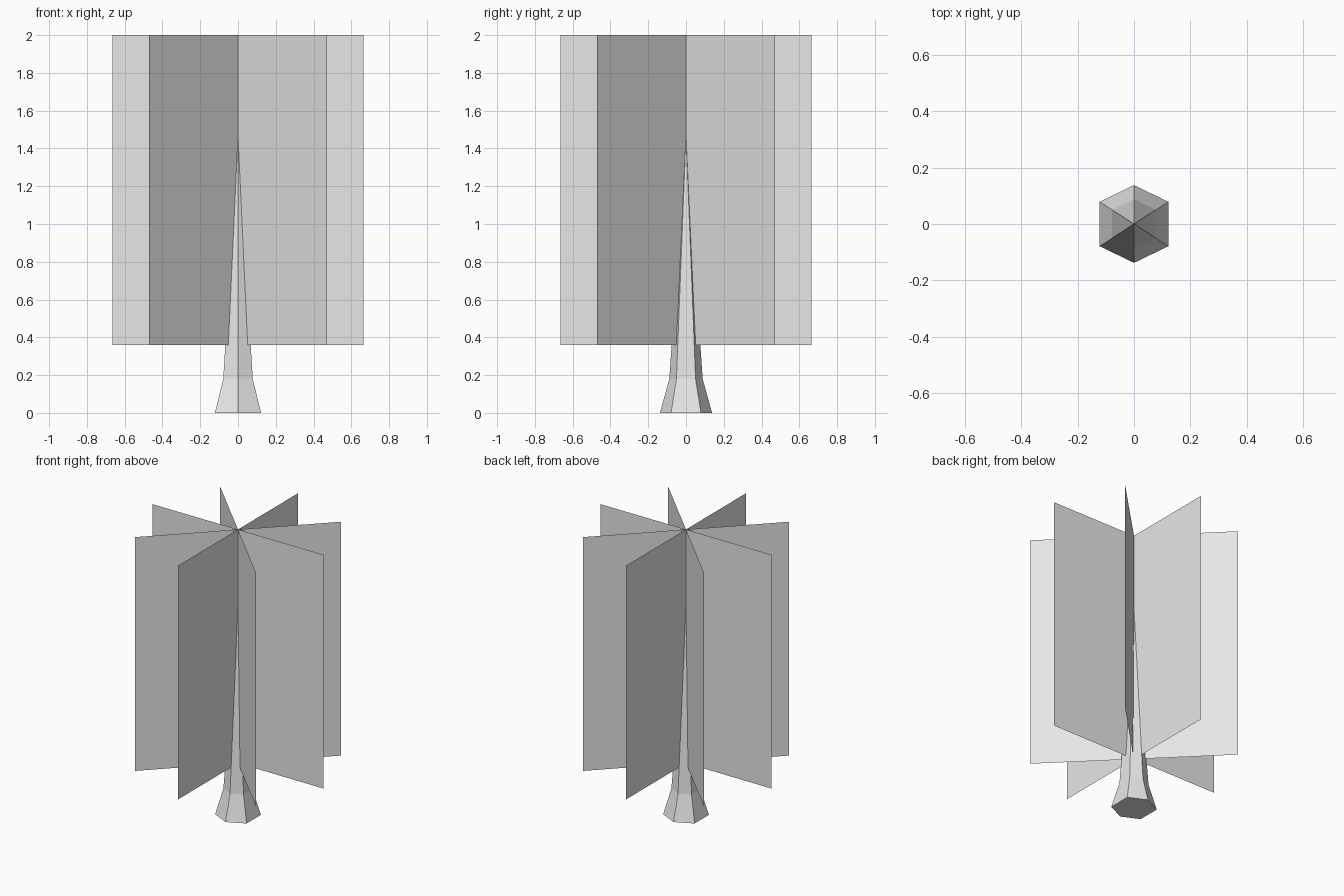
import bpy, bmesh
from math import pi, cos, sin

cube = bpy.data.objects.get("Cube")
if cube:
    bpy.data.objects.remove(cube, do_unlink=True)

GREY = (0.8, 0.8, 0.8, 1)
mat = bpy.data.materials.new("light grey")
mat.use_nodes = True
mat.diffuse_color = GREY
mat.node_tree.nodes["Principled BSDF"].inputs["Base Color"].default_value = GREY


def add_object(name, bm):
    mesh = bpy.data.meshes.new(name)
    bm.to_mesh(mesh)
    bm.free()
    mesh.materials.append(mat)
    obj = bpy.data.objects.new(name, mesh)
    bpy.context.collection.objects.link(obj)
    return obj


# Trunk: six-sided flared base tapering to a point
HEX = [(0.122, -0.079), (0.122, 0.079), (0, 0.138),
       (-0.122, 0.079), (-0.122, -0.079), (0, -0.138)]
bm = bmesh.new()
rings = [[bm.verts.new((x * s, y * s, z)) for x, y in HEX]
         for s, z in ((1, 0), (0.64, 0.18))]
tip = bm.verts.new((0, 0, 1.47))
bm.faces.new(rings[0][::-1])
for i in range(6):
    j = (i + 1) % 6
    bm.faces.new((rings[0][i], rings[0][j], rings[1][j], rings[1][i]))
    bm.faces.new((rings[1][i], rings[1][j], tip))
add_object("trunk", bm)

# Foliage: four upright sheets crossing on the trunk axis
HALF, BOTTOM, TOP = 0.665, 0.36, 2.0
for k in range(4):
    a = k * pi / 4
    x, y = HALF * cos(a), HALF * sin(a)
    bm = bmesh.new()
    corners = ((-x, -y, BOTTOM), (x, y, BOTTOM), (x, y, TOP), (-x, -y, TOP))
    bm.faces.new([bm.verts.new(c) for c in corners])
    add_object(f"foliage_sheet_{k + 1}", bm)
